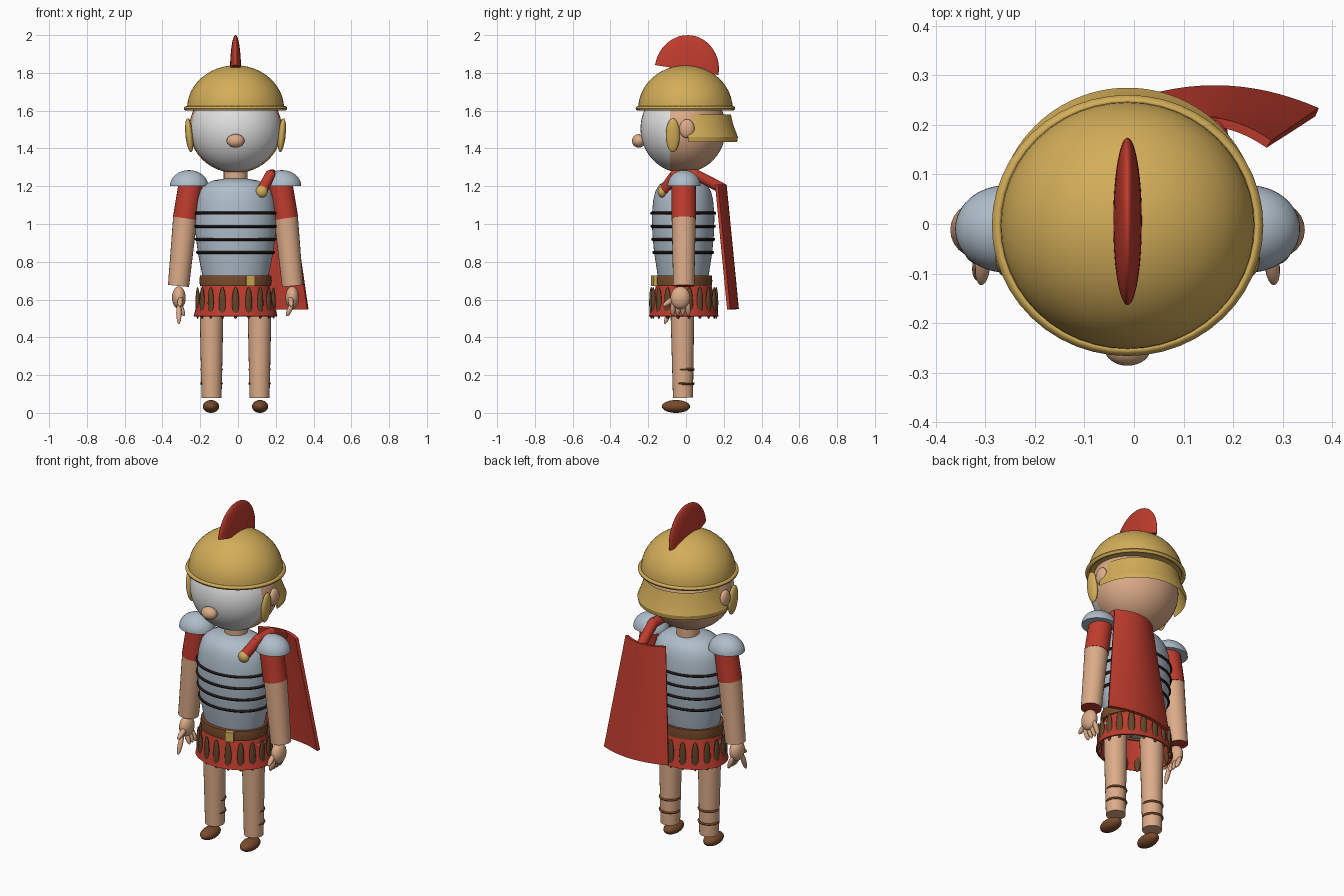
import bpy, bmesh
from math import sin, cos, pi, radians
from mathutils import Vector, Matrix

if "Cube" in bpy.data.objects:
    bpy.data.objects.remove(bpy.data.objects["Cube"])

MX = -0.013  # mirror line of the body
parts = []


def material(name, r, g, b):
    m = bpy.data.materials.new(name)
    m.use_nodes = True
    m.diffuse_color = (r, g, b, 1)
    m.node_tree.nodes["Principled BSDF"].inputs["Base Color"].default_value = (r, g, b, 1)
    return m


gold = material("gold", 0.65, 0.42, 0.10)
red = material("red cloth", 0.53, 0.045, 0.027)
skin = material("skin", 0.72, 0.41, 0.25)
steel = material("steel", 0.43, 0.51, 0.59)
brown = material("brown leather", 0.19, 0.07, 0.025)
dark = material("dark leather", 0.13, 0.06, 0.022)
black = material("black", 0.02, 0.012, 0.012)
white = material("white", 0.75, 0.75, 0.75)


def finish(name, bm, *mats):
    bmesh.ops.recalc_face_normals(bm, faces=bm.faces)
    me = bpy.data.meshes.new(name)
    bm.to_mesh(me)
    bm.free()
    for m in mats:
        me.materials.append(m)
    ob = bpy.data.objects.new(name, me)
    bpy.context.collection.objects.link(ob)
    parts.append(ob)
    return ob


def ball(name, mat, loc, size, rot=(0, 0, 0), seg=32):
    bm = bmesh.new()
    bmesh.ops.create_uvsphere(bm, u_segments=seg, v_segments=seg // 2, radius=1)
    ob = finish(name, bm, mat)
    ob.location, ob.scale, ob.rotation_euler = loc, size, rot
    return ob


def lathe(name, mat, profile, loc=(0, 0, 0), scale=(1, 1, 1), start=0, sweep=360, thick=0, steps=48):
    """Revolve (radius, z) points about z."""
    bm = bmesh.new()
    vs = [bm.verts.new((r * cos(start), r * sin(start), z)) for r, z in profile]
    es = [bm.edges.new(p) for p in zip(vs, vs[1:])]
    bmesh.ops.spin(bm, geom=vs + es, axis=(0, 0, 1), cent=(0, 0, 0),
                   angle=radians(sweep), steps=steps)
    bmesh.ops.remove_doubles(bm, verts=bm.verts, dist=1e-5)
    bmesh.ops.recalc_face_normals(bm, faces=bm.faces)
    if thick:
        bmesh.ops.solidify(bm, geom=bm.faces[:], thickness=thick)
    ob = finish(name, bm, mat)
    ob.location, ob.scale = loc, scale
    return ob


def dome(name, mat, loc, size):
    arc = [(cos(i * pi / 24), sin(i * pi / 24)) for i in range(12)]
    return lathe(name, mat, [(0, 0)] + arc + [(0, 1)], loc, size)


def ring(name, mat, loc, rx, ry, tube):
    prof = [(1 + tube / rx * cos(i * pi / 4), tube * sin(i * pi / 4)) for i in range(9)]
    return lathe(name, mat, prof, loc, (rx, ry, 1))


def limb(name, p0, p1, r0, r1, mats, cap_end=None):
    """Tapered cylinder from p0 to p1."""
    p0, p1 = Vector(p0), Vector(p1)
    d = p1 - p0
    bm = bmesh.new()
    turn = d.to_track_quat('Z', 'Y').to_matrix().to_4x4()
    bmesh.ops.create_cone(bm, cap_ends=True, segments=24, radius1=r0, radius2=r1, depth=d.length,
                          matrix=Matrix.Translation((p0 + p1) / 2) @ turn)
    bmesh.ops.recalc_face_normals(bm, faces=bm.faces)
    if cap_end is not None:
        for f in bm.faces:
            if f.normal.dot(d.normalized()) > 0.9:
                f.material_index = cap_end
    return finish(name, bm, *mats)


def finger(name, p0, p1, r):
    p0, p1 = Vector(p0), Vector(p1)
    rot = (p1 - p0).to_track_quat('Z', 'Y').to_euler()
    ball(name, skin, (p0 + p1) / 2, (r, r, (p1 - p0).length / 2 + r * 0.6), rot, 16)


# Head: pale face in front, skin behind
bm = bmesh.new()
bmesh.ops.create_uvsphere(bm, u_segments=48, v_segments=24, radius=1,
                          matrix=Matrix.Translation((MX, -0.015, 1.505)) @ Matrix.Diagonal((0.245, 0.226, 0.235, 1)))
bmesh.ops.bisect_plane(bm, geom=bm.verts[:] + bm.edges[:] + bm.faces[:],
                       plane_co=(0, -0.085, 0), plane_no=(0, 1, 0))
for f in bm.faces:
    f.material_index = int(f.calc_center_median().y < -0.085)
finish("head", bm, skin, white)
ball("nose", skin, (MX, -0.25, 1.44), (0.047, 0.036, 0.036))
limb("neck", (MX, 0, 1.18), (MX, 0, 1.32), 0.063, 0.063, [skin])

# Helmet
dome("helmet_dome", gold, (MX, -0.003, 1.61), (0.257, 0.25, 0.23))
ring("helmet_brim", gold, (MX, -0.003, 1.612), 0.262, 0.252, 0.012)
crest = dome("helmet_crest", red, (MX, 0.004, 1.815), (0.029, 0.17, 0.185))
crest.rotation_euler.x = radians(-9)
lathe("neck_guard", gold, [(0.86, 1.58), (0.9, 1.53), (1, 1.46)], (MX, 0.01, 0),
      (0.265, 0.265, 1), 0, 180, 0.03)

# Torso armour
lathe("breastplate", steel,
      [(0, 0.68), (0.165, 0.68), (0.176, 0.73), (0.2, 0.85), (0.212, 0.95), (0.215, 1.05), (0.205, 1.13),
       (0.19, 1.175), (0.165, 1.208), (0.12, 1.23), (0.06, 1.24), (0, 1.242)],
      (MX, -0.015, 0), (1, 0.77, 1))
for i, r in enumerate((0.202, 0.209, 0.214, 0.216)):
    ring("armour_band", black, (MX, -0.015, 0.85 + i * 0.069), r, r * 0.78, 0.008)

# Belt, buckle and skirt
lathe("belt", brown, [(0.16, 0.672), (0.188, 0.672), (0.192, 0.7), (0.188, 0.728), (0.16, 0.728)],
      (MX, -0.018, 0), (1, 0.82, 1))
bm = bmesh.new()
bmesh.ops.create_cube(bm, size=1, matrix=Matrix.Translation((0.063, -0.166, 0.7))
                      @ Matrix.Rotation(radians(18), 4, 'Z') @ Matrix.Diagonal((0.046, 0.026, 0.056, 1)))
finish("buckle", bm, gold)
lathe("skirt", red, [(0.176, 0.68), (0.198, 0.6), (0.222, 0.512)], (MX, -0.012, 0),
      (1, 0.83, 1), thick=0.008)
for i in range(18):
    a = i * pi / 9 - pi / 2
    ball("skirt_strip", dark, (MX + 0.204 * cos(a), -0.012 + 0.172 * sin(a), 0.582),
         (0.011, 0.019, 0.085), (0, 0, a), 16)

# Paired parts
for side, label in ((1, "left"), (-1, "right")):
    def at(x, y, z):
        return (MX + side * x, y, z)

    ball(label + "_ear", skin, at(0.245, 0.005, 1.505), (0.022, 0.04, 0.05))
    ball(label + "_cheek_guard", gold, at(0.245, -0.07, 1.47), (0.02, 0.037, 0.09),
         (0, side * radians(6), 0))
    dome(label + "_shoulder_plate", steel, at(0.246, -0.01, 1.2), (0.102, 0.088, 0.085))

    # Arm with short sleeve
    limb(label + "_sleeve", at(0.238, -0.012, 1.21), at(0.266, -0.012, 1.03), 0.064, 0.066, [red])
    limb(label + "_arm", at(0.266, -0.012, 1.04), at(0.302, -0.012, 0.672), 0.064, 0.056, [skin, red], 1)

    # Hand
    ball(label + "_palm", skin, at(0.3, -0.03, 0.61), (0.036, 0.052, 0.06))
    for i in range(4):
        y = -0.07 + i * 0.027
        tip = at(0.275, y, 0.52)
        if side < 0 and i == 0:
            tip = at(0.3, -0.11, 0.478)
        finger(label + "_finger", at(0.3, y, 0.58), tip, 0.014)
    finger(label + "_thumb", at(0.29, -0.06, 0.61), at(0.295, -0.115, 0.57), 0.015)

    # Leg and shoe
    limb(label + "_leg", at(0.127, -0.02, 0.64), at(0.127, -0.016, 0.08), 0.065, 0.053, [skin])
    for z in (0.155, 0.23):
        ring(label + "_leg_strap", brown, at(0.127, -0.01, z), 0.053, 0.049, 0.007)
    ball(label + "_shoe", brown, at(0.13, -0.053, 0.034), (0.043, 0.075, 0.034))

# Cape: a curved sheet, wider toward the hem
bm = bmesh.new()
rows = []
for j in range(9):
    t = j / 8
    row = []
    for i in range(17):
        u = i / 8 - 1
        row.append(bm.verts.new((0.145 + 0.018 * t + u * (0.132 + 0.078 * t),
                                 0.215 + 0.065 * t - 0.046 * u * u, 1.21 - 0.66 * t)))
    rows.append(row)
for a, b in zip(rows, rows[1:]):
    for i in range(16):
        bm.faces.new((a[i], b[i], b[i + 1], a[i + 1]))
bmesh.ops.recalc_face_normals(bm, faces=bm.faces)
bmesh.ops.solidify(bm, geom=bm.faces[:], thickness=0.018)
finish("cape", bm, red)

# Twisted cape strap over the shoulder and its clasp
strap = [(0.128, -0.115, 1.18), (0.17, -0.06, 1.258), (0.18, 0.05, 1.262), (0.16, 0.19, 1.19)]
for p, q in zip(strap, strap[1:]):
    limb("cape_strap", p, q, 0.028, 0.028, [red])
for p in strap[1:]:
    ball("cape_strap_joint", red, p, (0.028,) * 3, seg=16)
ball("cape_clasp", gold, (0.125, -0.125, 1.172), (0.032, 0.025, 0.032))

# Smooth shading with crisp edges
bpy.ops.object.select_all(action='DESELECT')
for ob in parts:
    ob.select_set(True)
bpy.context.view_layer.objects.active = parts[0]
bpy.ops.object.shade_smooth_by_angle(angle=radians(40))
